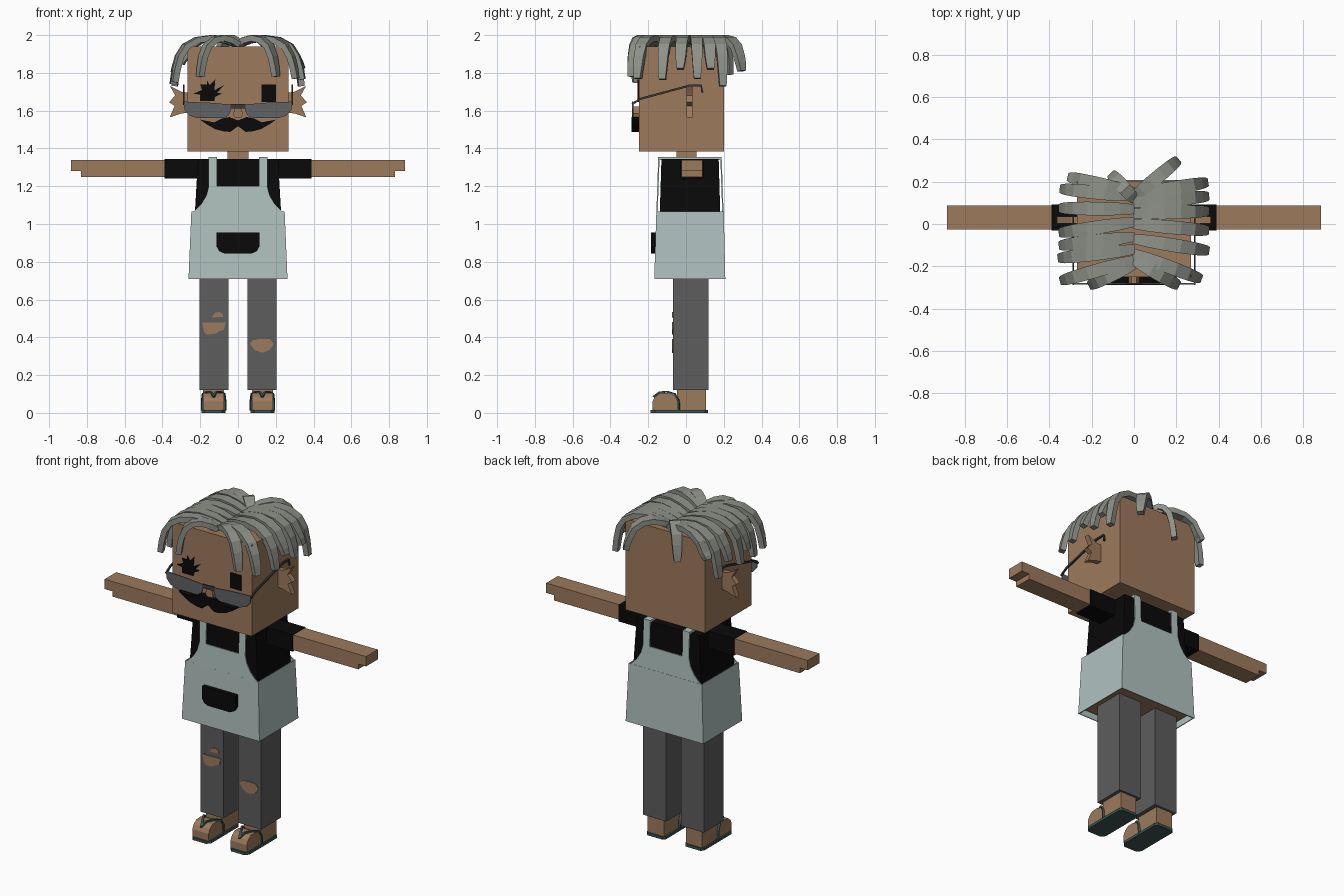
import bpy, bmesh
from mathutils import Vector

if "Cube" in bpy.data.objects:
    bpy.data.objects.remove(bpy.data.objects["Cube"])


def material(name, *srgb):
    col = [(c / 255 / 12.92) if c < 11 else ((c / 255 + 0.055) / 1.055) ** 2.4 for c in srgb] + [1]
    m = bpy.data.materials.new(name)
    m.use_nodes = True
    m.diffuse_color = col
    m.node_tree.nodes["Principled BSDF"].inputs["Base Color"].default_value = col
    return m


SKIN = material("brown skin", 157, 122, 92)
BLACK = material("black cloth", 9, 9, 9)
APRON = material("pale teal apron", 176, 194, 191)
DENIM = material("grey denim", 93, 93, 93)
LENS = material("grey lens", 96, 98, 100)
HAIR = material("grey hair", 142, 145, 137)
TEAL = material("dark teal rubber", 58, 86, 80)
FRAME = material("dark frame", 58, 58, 60)


def finish(name, bm, mat):
    bmesh.ops.recalc_face_normals(bm, faces=bm.faces[:])
    me = bpy.data.meshes.new(name)
    bm.to_mesh(me)
    bm.free()
    me.materials.append(mat)
    ob = bpy.data.objects.new(name, me)
    bpy.context.collection.objects.link(ob)
    return ob


def box(name, x, y, z, mat, top_x=None, top_y=None, open_ends=False):
    """Block from ranges; the top may have its own x and y ranges."""
    bm = bmesh.new()
    rings = []
    for rx, ry, h in ((x, y, z[0]), (top_x or x, top_y or y, z[1])):
        corners = ((0, 0), (1, 0), (1, 1), (0, 1))
        rings.append([bm.verts.new((rx[i], ry[j], h)) for i, j in corners])
    low, high = rings
    for i in range(4):
        j = (i + 1) % 4
        bm.faces.new((low[i], low[j], high[j], high[i]))
    if not open_ends:
        bm.faces.new(low)
        bm.faces.new(high)
    return finish(name, bm, mat)


def plate(name, pts, y0, depth, mat, side=1, lean=0, axis="y"):
    """Outline in (x, z) extruded along y, or in (y, z) extruded along x."""
    bm = bmesh.new()

    def ring(off):
        if axis == "x":
            return [bm.verts.new((y0 + off, a, h)) for a, h in pts]
        return [bm.verts.new((a * side, y0 + off + lean * (h - 1.06), h)) for a, h in pts]
    a, b = ring(0), ring(depth)
    bm.faces.new(a)
    bm.faces.new(b)
    for i in range(len(a)):
        j = (i + 1) % len(a)
        bm.faces.new((a[i], a[j], b[j], b[i]))
    return finish(name, bm, mat)


def sweep(name, path, widths, thick, mat):
    """Flat band with a rectangular section along a path."""
    path = [Vector(p) for p in path]
    run = path[-1] - path[0]
    side = Vector((-run.y, run.x, 0)).normalized()
    bm = bmesh.new()
    rings = []
    for i, p in enumerate(path):
        tangent = path[min(i + 1, len(path) - 1)] - path[max(i - 1, 0)]
        normal = tangent.cross(side).normalized() * thick / 2
        w = side * widths[i] / 2
        rings.append([bm.verts.new(p + q) for q in (w + normal, w - normal, -w - normal, normal - w)])
    for r, s in zip(rings, rings[1:]):
        for i in range(4):
            j = (i + 1) % 4
            bm.faces.new((r[i], r[j], s[j], s[i]))
    bm.faces.new(rings[0])
    bm.faces.new(rings[-1])
    return finish(name, bm, mat)


def mirrored(half):
    return half + [(-x, z) for x, z in reversed(half)]


# Head, neck and torso
box("head", (-.268, .268), (-.25, .2), (1.385, 1.94), SKIN)
box("neck", (-.055, .055), (-.05, .055), (1.33, 1.39), SKIN)
box("hips", (-.24, .24), (-.145, .19), (.735, .765), SKIN)
box("shirt", (-.245, .245), (-.148, .19), (.765, 1.343), BLACK, (-.212, .212), (-.13, .173))
plate("neckline_skin", mirrored([(.08, 1.343), (.06, 1.318), (.03, 1.302)]), -.138, .006, SKIN, lean=.03)

# Apron skirt, bibs, straps and pocket
skirt = box("apron_skirt", (-.262, .262), (-.168, .208), (.71, 1.065), APRON,
            (-.247, .247), (-.157, .2), open_ends=True)
solid = skirt.modifiers.new("cloth", "SOLIDIFY")
solid.thickness = .008
bib = mirrored([(.245, 1.06), (.225, 1.075), (.195, 1.105), (.168, 1.15), (.155, 1.2),
                (.155, 1.355), (.11, 1.355), (.11, 1.2)])
plate("apron_front_bib", bib, -.157, .007, APRON, lean=.035)
plate("apron_back_bib", bib, .192, .007, APRON, lean=-.035)
pocket = mirrored([(.113, .955), (.113, .88), (.1, .857), (.075, .845)])
plate("apron_pocket", pocket, -.186, .024, BLACK)

for s, tag in ((1, "left"), (-1, "right")):
    box(tag + "_shoulder_strap", sorted((.11 * s, .155 * s)), (-.147, .188), (1.34, 1.356), APRON)

    # Arms with a stepped fingertip, and sleeves
    arm = [(.2, 1.34), (.883, 1.34), (.883, 1.28), (.83, 1.28), (.83, 1.248), (.2, 1.248)]
    plate(tag + "_arm", arm, -.025, .112, SKIN, s)
    box(tag + "_sleeve", sorted((.19 * s, .39 * s)), (-.03, .093), (1.24, 1.343), BLACK)

    # Legs, feet and sandals
    box(tag + "_trouser_leg", sorted((.05 * s, .205 * s)), (-.07, .12), (.12, .76), DENIM)
    cx = .129 * s
    foot = [(-.178, .014), (-.178, .06), (-.165, .085), (-.14, .104), (-.1, .106),
            (-.065, .095), (-.048, .075), (-.048, .125), (.107, .125), (.107, .014)]
    plate(tag + "_foot", foot, cx - .055, .11, SKIN, axis="x")
    bm = bmesh.new()
    outline = [(-.045, -.188), (.045, -.188), (.064, -.165), (.064, .1), (.05, .116), (-.05, .116),
               (-.064, .1), (-.064, -.165)]
    base = bm.faces.new([bm.verts.new((cx + x, y, 0)) for x, y in outline])
    up = bmesh.ops.extrude_face_region(bm, geom=[base])
    bmesh.ops.translate(bm, vec=(0, 0, .016), verts=[v for v in up["geom"] if isinstance(v, bmesh.types.BMVert)])
    finish(tag + "_sandal_sole", bm, TEAL)
    for t in (1, -1):
        path = [(cx, -.172, .085), (cx + .012 * t, -.14, .109), (cx + .035 * t, -.1, .112),
                (cx + .056 * t, -.06, .1), (cx + .06 * t, -.04, .065), (cx + .06 * t, -.038, .012)]
        sweep(tag + "_sandal_strap", path, [.012] * 6, .009, TEAL)

    # Jagged ears
    ear = [(.26, 1.695), (.3, 1.7), (.36, 1.73), (.332, 1.68), (.365, 1.645), (.335, 1.625),
           (.362, 1.565), (.3, 1.585), (.26, 1.59)]
    plate(tag + "_ear", ear, .003, .032, SKIN, s)

    # Spectacles
    lens = [(.028, 1.632), (.15, 1.642), (.287, 1.648), (.283, 1.605), (.255, 1.573), (.21, 1.56),
            (.075, 1.56), (.048, 1.578)]
    plate(tag + "_lens", lens, -.285, .006, LENS, s)
    x = .287 * s
    temple = [(x, -.285, 1.635), (x, -.24, 1.663), (x, .02, 1.733), (x, .08, 1.733), (x, .087, 1.695)]
    sweep(tag + "_temple", temple, [.009] * 5, .011, FRAME)

box("spectacle_bridge", (-.04, .04), (-.286, -.278), (1.612, 1.636), FRAME)

# Face
plate("nose", mirrored([(.012, 1.622), (.026, 1.585), (.018, 1.563)]), -.278, .03, SKIN)
whiskers = mirrored([(.2, 1.552), (.13, 1.535), (.09, 1.552), (.045, 1.565), (.01, 1.55)])
whiskers = [(.2, 1.552), (.125, 1.538), (.085, 1.558), (.045, 1.566), (0, 1.548)]
lower = [(0, 1.518), (.04, 1.488), (.07, 1.489), (.12, 1.502), (.165, 1.527)]
for s, tag in ((1, "left"), (-1, "right")):
    plate(tag + "_moustache", whiskers + lower, -.289, .04, BLACK, s)
plate("left_eye", [(.125, 1.645), (.2, 1.645), (.2, 1.738), (.125, 1.738)], -.256, .007, BLACK)
scarred = [(-.2, 1.65), (-.125, 1.65), (-.122, 1.672), (-.085, 1.69), (-.11, 1.695), (-.075, 1.735),
           (-.125, 1.708), (-.12, 1.765), (-.15, 1.735), (-.165, 1.762), (-.165, 1.738),
           (-.2, 1.738), (-.19, 1.71), (-.235, 1.69), (-.2, 1.685)]
plate("right_scarred_eye", scarred, -.256, .007, BLACK)

# Knee tears
tears = {
    "right_upper_tear": [(-.14, .505), (-.08, .508), (-.078, .522), (-.1, .535), (-.122, .53)],
    "right_lower_tear": [(-.19, .478), (-.065, .48), (-.075, .44), (-.1, .432), (-.12, .418),
                         (-.165, .415), (-.18, .43)],
    "left_tear": [(.062, .365), (.08, .385), (.12, .392), (.17, .39), (.19, .365), (.17, .335),
                  (.13, .318), (.09, .33)],
}
for name, pts in tears.items():
    plate(name, pts, -.074, .006, SKIN)

# Hair locks: root y, then tip x, y, z
locks = [
    (.13, -.335, .165, 1.73), (.07, -.34, .075, 1.8), (.01, -.34, -.04, 1.74), (-.06, -.34, -.1, 1.8),
    (-.12, -.345, -.16, 1.74), (-.17, -.335, -.265, 1.75), (-.19, -.2, -.285, 1.78),
    (.15, -.3, .22, 1.85), (.12, -.1, .228, 1.79),
    (.14, .335, .195, 1.73), (.1, .34, .13, 1.82), (.05, .34, .06, 1.77), (0, .34, -.03, 1.82),
    (-.07, .34, -.125, 1.765), (-.14, .305, -.255, 1.77), (-.17, .2, -.285, 1.78),
    (.13, .2, .295, 1.81),
]
for i, (y0, xe, ye, ze) in enumerate(locks):
    shape = ((0, 1.948), (.2, 1.972), (.42, 1.984), (.64, 1.974), (.82, 1.94), (.92, 1.885),
             (.97, (1.885 + ze) / 2), (1, ze))
    path = [(xe * t, y0 + (ye - y0) * t, z) for t, z in shape]
    sweep("hair_lock_%02d" % (i + 1), path, [.045, .058, .064, .064, .06, .054, .047, .036], .032, HAIR)
